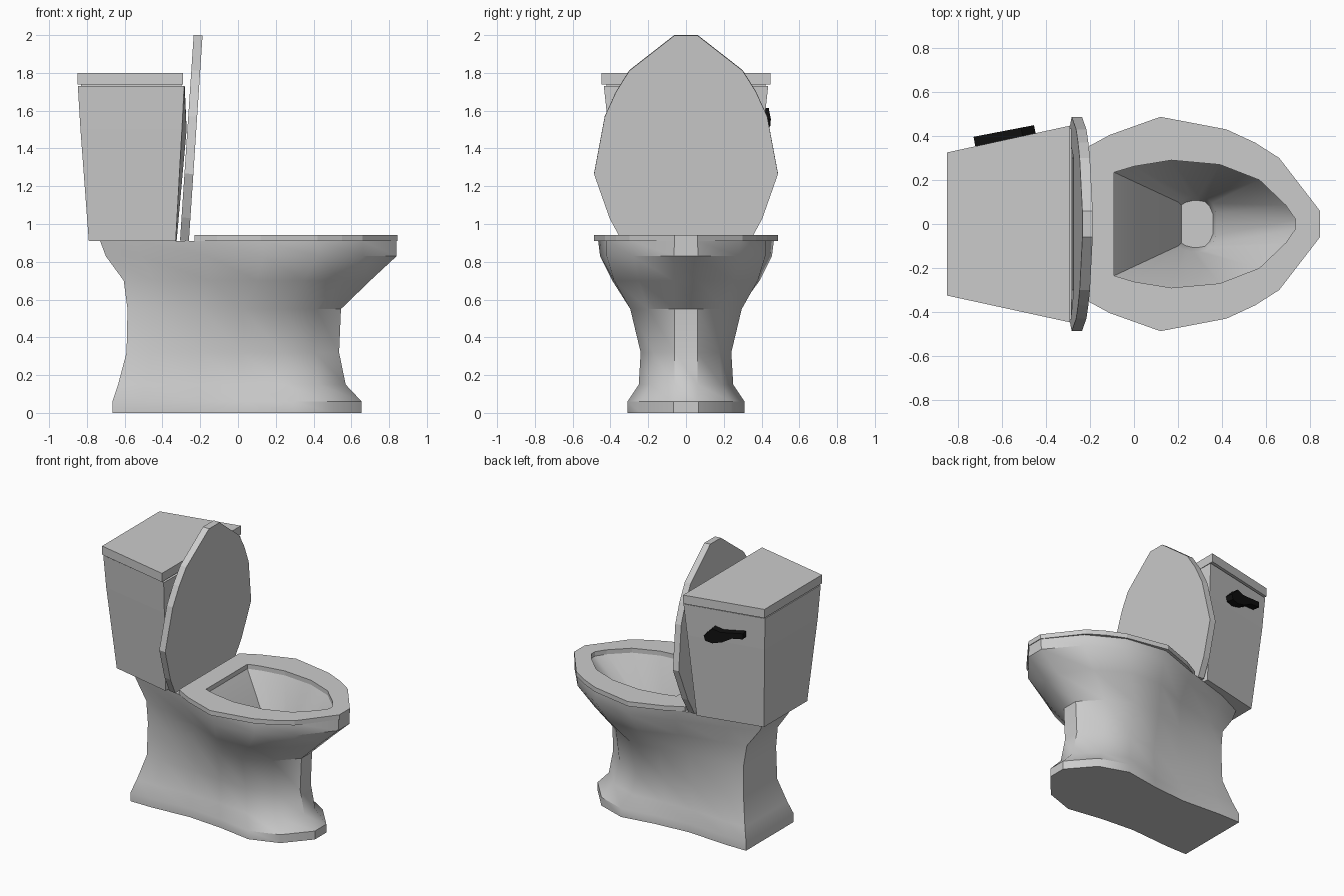
import bpy, bmesh
from math import sin, cos, radians
from mathutils import Matrix

if "Cube" in bpy.data.objects:
    bpy.data.objects.remove(bpy.data.objects["Cube"])


def ring(half, z):
    """Mirror half an outline [(x, y)...] across y = 0 at height z."""
    return [(x, y, z) for x, y in half] + [(x, -y, z) for x, y in reversed(half)]


def loft(name, rings, closed=False, smooth=0, matrix=None):
    """Skin equal-sized rings; cap the ends, or join last to first."""
    bm = bmesh.new()
    rows = [[bm.verts.new(p) for p in r] for r in rings]
    n = len(rows[0])
    pairs = list(zip(rows, rows[1:]))
    if closed:
        pairs.append((rows[-1], rows[0]))
    else:
        bm.faces.new(rows[0])
        bm.faces.new(rows[-1])
    for a, b in pairs:
        for i in range(n):
            j = (i + 1) % n
            bm.faces.new((a[i], a[j], b[j], b[i]))
    if matrix:
        bm.transform(matrix)
    bmesh.ops.recalc_face_normals(bm, faces=bm.faces)
    mesh = bpy.data.meshes.new(name)
    bm.to_mesh(mesh)
    bm.free()
    obj = bpy.data.objects.new(name, mesh)
    bpy.context.collection.objects.link(obj)
    if smooth:
        bpy.ops.object.select_all(action='DESELECT')
        obj.select_set(True)
        bpy.context.view_layer.objects.active = obj
        bpy.ops.object.shade_smooth_by_angle(angle=radians(smooth))
    return obj


# shared half outlines of the seat and its opening
OUTER = [(-.23, .34), (-.11, .405), (.12, .487), (.42, .43), (.55, .37), (.66, .30), (.845, .06)]
INNER = [(-.09, .235), (0, .262), (.17, .29), (.39, .27), (.57, .20), (.69, .085), (.735, .02)]

# pedestal and bowl: height, back x, front x, half widths from back to front
STATIONS = (0, .12, .35, .54, .73, .885, 1)
LEVELS = [
    (0, -.665, .655, (.27, .27, .25, .27, .31, .24, .065)),
    (.06, -.665, .655, (.27, .27, .25, .27, .31, .24, .065)),
    (.15, -.635, .57, (.24, .24, .22, .23, .25, .19, .06)),
    (.32, -.59, .535, (.19, .20, .21, .225, .24, .175, .06)),
    (.55, -.585, .545, (.185, .20, .235, .28, .295, .20, .06)),
    (.70, -.605, .70, (.175, .22, .29, .39, .38, .25, .065)),
    (.83, -.70, .84, (.16, .24, .35, .455, .42, .28, .065)),
    (.91, -.73, .84, (.16, .25, .36, .465, .42, .285, .06)),
]


def section(z, back, front, widths):
    return ring([(back + (front - back) * t, w) for t, w in zip(STATIONS, widths)], z)


drain = (.10, .115, .125, .125, .12, .095, .05)
body = [section(*lv) for lv in LEVELS]
body += [ring(INNER, .91), section(.50, .20, .375, drain),
         section(.42, .215, .36, [w * .85 for w in drain])]
loft("bowl_and_pedestal", body, smooth=35)

# seat ring
loft("seat", [ring(OUTER, .909), ring(OUTER, .942), ring(INNER, .942), ring(INNER, .909)], closed=True)

# raised seat lid, same outline tipped back
lid_half = [((x + .23) * 1.015, y) for x, y in OUTER]
tip = Matrix.Translation((-.26, 0, .91)) @ Matrix.Rotation(radians(-86.2), 4, 'Y')
loft("seat_lid", [ring(lid_half, 0), ring(lid_half, .047)], matrix=tip)

# tank with slightly bowed front
loft("tank", [
    ring([(-.79, .245), (-.33, .35), (-.325, .25)], .91),
    ring([(-.834, .302), (-.297, .41), (-.272, .30)], 1.5),
    ring([(-.848, .315), (-.285, .435), (-.282, .30)], 1.73),
])

# tank cover with a narrow recessed neck below it
loft("tank_cover_neck", [ring([(-.83, .30), (-.30, .42)], z) for z in (1.72, 1.745)])
loft("tank_cover", [ring([(-.85, .325), (-.29, .447)], z) for z in (1.738, 1.80)])

# flush handle lying along the slanted tank side
a = .19
profile = [(0, 1.555), (.01, 1.52), (.06, 1.51), (.13, 1.53), (.20, 1.57), (.28, 1.58),
           (.28, 1.62), (.18, 1.607), (.12, 1.60), (.06, 1.615)]
place = Matrix(((-cos(a), 0, -sin(a), -.445),
                (-sin(a), 0, cos(a), .40),
                (0, 1, 0, 0),
                (0, 0, 0, 1)))
handle = loft("flush_handle", [[(s, z, d) for s, z in profile] for d in (0, .05)], matrix=place)
black = bpy.data.materials.new("handle_black")
black.diffuse_color = (.005, .005, .005, 1)
black.use_nodes = True
black.node_tree.nodes["Principled BSDF"].inputs["Base Color"].default_value = black.diffuse_color
handle.data.materials.append(black)
